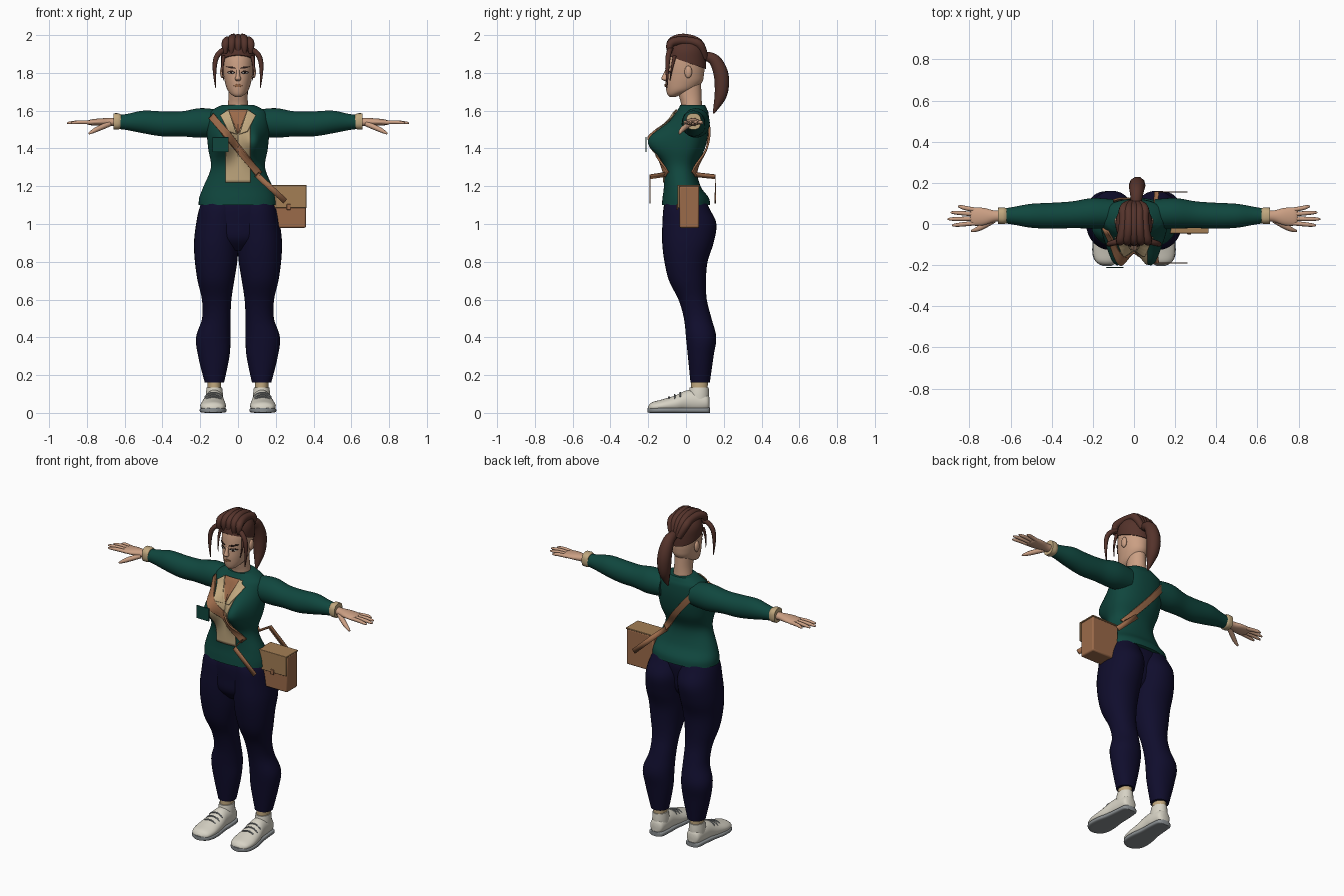
import bpy, bmesh, math
from mathutils import Vector, Matrix
from mathutils.bvhtree import BVHTree

cube = bpy.data.objects.get("Cube")
if cube:
    bpy.data.objects.remove(cube, do_unlink=True)


def material(name, *rgb):
    m = bpy.data.materials.new(name)
    m.use_nodes = True
    m.diffuse_color = (*rgb, 1)
    m.node_tree.nodes["Principled BSDF"].inputs["Base Color"].default_value = (*rgb, 1)
    return m


SKIN = material("skin", .60, .35, .23)
HAIR = material("auburn hair", .09, .033, .024)
GREEN = material("dark green cloth", .005, .062, .048)
NAVY = material("navy cloth", .005, .004, .026)
CREAM = material("cream cloth", .53, .39, .21)
LEATHER = material("brown leather", .33, .145, .068)
TAN = material("tan leather", .37, .21, .09)
WHITE = material("off white", .68, .65, .56)
GREY = material("sole grey", .25, .27, .28)
DARK = material("dark brown", .025, .012, .01)
parts = []


def add(name, mesh, mat, mirror=False):
    ob = bpy.data.objects.new(name, mesh)
    bpy.context.scene.collection.objects.link(ob)
    mesh.materials.clear()
    mesh.materials.append(mat)
    if mirror:
        ob.modifiers.new("Mirror", "MIRROR").use_mirror_merge = False
    parts.append(ob)
    return ob


def finish(name, bm, mat, mirror=False):
    bmesh.ops.recalc_face_normals(bm, faces=bm.faces)
    mesh = bpy.data.meshes.new(name)
    bm.to_mesh(mesh)
    bm.free()
    return add(name, mesh, mat, mirror)


def spline(keys, n):
    out = []
    last = len(keys) - 1
    for i in range(last):
        rows = zip(keys[max(i - 1, 0)], keys[i], keys[i + 1], keys[min(i + 2, last)])
        rows = list(rows)
        for s in range(n):
            t = s / n
            out.append([b + .5 * t * (c - a + t * (2*a - 5*b + 4*c - d + t * (3*(b - c) + d - a)))
                        for a, b, c, d in rows])
    return out + [list(keys[-1])]


def loft(name, keys, mat, axis="z", seg=32, power=2, deform=None, mirror=False):
    """Keys: position on axis, two centre coordinates, two radii."""
    bm = bmesh.new()
    rings = []
    for t, a, b, ra, rb in spline(keys, 5):
        ring = []
        for k in range(seg):
            c, s = math.cos(math.tau * k / seg), math.sin(math.tau * k / seg)
            u = a + ra * math.copysign(abs(c) ** (2 / power), c)
            v = b + rb * math.copysign(abs(s) ** (2 / power), s)
            p = Vector({"z": (u, v, t), "x": (t, u, v), "y": (u, t, v)}[axis])
            if deform:
                deform(p)
            ring.append(bm.verts.new(p))
        rings.append(ring)
    for r, q in zip(rings, rings[1:]):
        for k in range(seg):
            j = (k + 1) % seg
            bm.faces.new((r[k], r[j], q[j], q[k]))
    bm.faces.new(rings[0])
    bm.faces.new(rings[-1])
    return finish(name, bm, mat, mirror)


def tube(name, pts, mat, mirror=False):
    """Tapered tube through x, y, z, radius points."""
    cu = bpy.data.curves.new(name, "CURVE")
    cu.dimensions = "3D"
    cu.bevel_depth, cu.bevel_resolution, cu.use_fill_caps = 1, 3, True
    sp = cu.splines.new("NURBS")
    sp.points.add(len(pts) - 1)
    for p, (x, y, z, r) in zip(sp.points, pts):
        p.co, p.radius = (x, y, z, 1), r
    sp.order_u, sp.resolution_u, sp.use_endpoint_u = 3, 6, True
    tmp = bpy.data.objects.new("path", cu)
    bpy.context.scene.collection.objects.link(tmp)
    dg = bpy.context.evaluated_depsgraph_get()
    mesh = bpy.data.meshes.new_from_object(tmp.evaluated_get(dg))
    bpy.data.objects.remove(tmp, do_unlink=True)
    return add(name, mesh, mat, mirror)


def ball(name, centre, size, mat, mirror=False):
    bm = bmesh.new()
    bmesh.ops.create_uvsphere(bm, u_segments=16, v_segments=10, radius=1,
                              matrix=Matrix.Translation(centre) @ Matrix.Diagonal((*size, 1)))
    return finish(name, bm, mat, mirror)


def box(name, lo, hi, mat, bevel=.002):
    lo, hi = Vector(lo), Vector(hi)
    bm = bmesh.new()
    bmesh.ops.create_cube(bm, size=1, matrix=Matrix.Translation((lo + hi) / 2)
                          @ Matrix.Diagonal((*(hi - lo), 1)))
    ob = finish(name, bm, mat)
    mod = ob.modifiers.new("Bevel", "BEVEL")
    mod.width, mod.segments = bevel, 2


def sheet(name, rows, mat, thick, mirror=False):
    bm = bmesh.new()
    vs = [[bm.verts.new(p) for p in row] for row in rows]
    for r, q in zip(vs, vs[1:]):
        for k in range(len(r) - 1):
            bm.faces.new((r[k], r[k + 1], q[k + 1], q[k]))
    ob = finish(name, bm, mat, mirror)
    mod = ob.modifiers.new("Solidify", "SOLIDIFY")
    mod.thickness, mod.offset = thick, 0


def drape(name, tree, shape, mat, side=-1, lift=.004, n=24, thick=.004, mirror=False):
    """Lay a flat shape on a body surface, from the front or the back."""
    rows = []
    for i in range(n + 1):
        row = []
        for j in range(n + 1):
            x, z = shape(i / n, j / n)
            hit = tree.ray_cast(Vector((x, side * 2, z)), Vector((0, -side, 0)))[0]
            row.append((x, (hit.y if hit else 0) + side * lift, z))
        rows.append(row)
    sheet(name, rows, mat, thick, mirror)


def quad(a, b, c, d):
    a, b, c, d = map(Vector, (a, b, c, d))
    return lambda u, v: a.lerp(b, v).lerp(d.lerp(c, v), u)


def lens(cx, cz, w, h, tilt=0):
    return lambda u, v: (cx + (u - .5) * w,
                         cz + (u - .5) * tilt + (v - .5) * h * (.1 + math.sin(math.pi * u)))


def surface(ob):
    return BVHTree.FromPolygons([v.co for v in ob.data.vertices],
                                [p.vertices for p in ob.data.polygons])


# Jacket body with bust
def bust(p):
    w = min(1, max(0, -p.y / .08))
    p.y -= .11 * w * math.exp(-((abs(p.x) - .085) / .065) ** 2 - ((p.z - 1.44) / .085) ** 2)


jacket = loft("jacket", [(1.1, 0, 0, .208, .128), (1.14, 0, -.002, .205, .122),
                         (1.2, 0, -.02, .182, .097), (1.3, 0, -.03, .143, .087),
                         (1.4, 0, -.005, .158, .105), (1.5, 0, .015, .165, .105),
                         (1.58, 0, .03, .155, .09), (1.61, 0, .035, .125, .075),
                         (1.63, 0, .035, .085, .065)], GREEN, seg=64, power=2.2, deform=bust)
body = surface(jacket)
drape("shirt_front", body, quad((-.065, 1.22), (.065, 1.22), (.065, 1.6), (-.065, 1.6)), CREAM)
drape("neckline", body, quad((-.003, 1.48), (.003, 1.48), (.05, 1.605), (-.05, 1.605)),
      LEATHER, lift=.008)
drape("collar_lapels", body, quad((.008, 1.475), (.05, 1.49), (.095, 1.575), (.05, 1.605)),
      CREAM, lift=.013, mirror=True)
box("chest_pocket", (-.135, -.214, 1.38), (-.05, -.208, 1.46), GREEN)

# Sleeves, cuffs and hands
loft("sleeves", [(.1, .05, 1.535, .07, .07), (.2, .052, 1.535, .074, .078),
                 (.3, .045, 1.53, .065, .066), (.4, .04, 1.53, .063, .066),
                 (.5, .04, 1.54, .058, .06), (.58, .04, 1.54, .044, .044),
                 (.63, .04, 1.54, .036, .037)], GREEN, "x", mirror=True)
loft("cuffs", [(.62, .04, 1.543, .036, .037), (.635, .04, 1.543, .041, .043),
               (.66, .04, 1.543, .039, .043)], CREAM, "x", power=2.5, mirror=True)
loft("palms", [(.63, .04, 1.54, .026, .024), (.68, .038, 1.54, .028, .021),
               (.73, .036, 1.54, .042, .019), (.78, .036, 1.538, .044, .015),
               (.795, .036, 1.537, .034, .01)], SKIN, "x", mirror=True)
for label, y0, y1, tip in (("little", .068, .085, .855), ("ring", .047, .056, .89),
                           ("middle", .026, .024, .905), ("index", .005, -.006, .885)):
    tube(label + "_fingers", [(.765, y0, 1.537, .011), (.82, (y0 + y1) / 2, 1.54, .011),
                              (tip - .012, y1, 1.536, .009), (tip, y1, 1.534, .004)], SKIN, True)
tube("thumbs", [(.68, .02, 1.53, .014), (.73, -.01, 1.51, .015),
                (.77, -.03, 1.49, .011), (.79, -.034, 1.478, .005)], SKIN, True)

# Trousers
loft("trouser_legs", [(.16, .125, .075, .051, .051), (.3, .128, .078, .083, .068),
                      (.4, .131, .08, .091, .08), (.5, .115, .062, .075, .073),
                      (.6, .113, .035, .078, .075), (.7, .117, .008, .097, .098),
                      (.8, .116, 0, .112, .114), (.9, .115, .01, .118, .136),
                      (1, .107, .018, .115, .143), (1.08, .1, .003, .105, .122),
                      (1.13, .09, 0, .09, .1)], NAVY, power=2.1, mirror=True)
loft("trouser_seat", [(.86, 0, -.015, .06, .05), (.92, 0, -.015, .15, .1),
                      (1, 0, -.01, .205, .11), (1.08, 0, -.005, .203, .115),
                      (1.13, 0, -.005, .19, .1)], NAVY)


# Shoes
def flat_bottom(p):
    p.z = max(p.z, .02)


loft("ankles", [(.1, .125, .07, .036, .044), (.18, .125, .072, .036, .044)], CREAM, mirror=True)
loft("shoe_collars", [(.05, .125, .066, .046, .056), (.1, .125, .068, .045, .054),
                      (.135, .125, .07, .041, .05)], WHITE, mirror=True)
loft("shoes", [(.125, .125, .05, .02, .03), (.11, .125, .055, .042, .046),
               (.05, .125, .06, .049, .06), (0, .127, .06, .053, .058),
               (-.06, .13, .045, .063, .046), (-.13, .132, .036, .068, .034),
               (-.18, .132, .03, .055, .026), (-.2, .132, .025, .022, .012)],
     WHITE, "y", deform=flat_bottom, mirror=True)
loft("soles", [(.128, .125, .014, .025, .014), (.113, .125, .014, .046, .014),
               (.05, .125, .014, .053, .014), (-.02, .128, .014, .058, .014),
               (-.09, .131, .014, .07, .014), (-.15, .132, .014, .069, .014),
               (-.185, .132, .014, .052, .014), (-.203, .132, .014, .022, .012)],
     GREY, "y", power=4, mirror=True)
for i, y in enumerate((-.03, -.06, -.09)):
    top = .106 - .011 * i
    tube(f"laces_{i}", [(.085, y, top - .022, .004), (.1, y, top + .001, .004),
                        (.16, y, top + .001, .004), (.175, y, top - .022, .004)], GREY, True)

# Head and face
loft("neck", [(1.56, 0, .035, .062, .058), (1.63, 0, .03, .054, .055),
              (1.68, 0, .022, .05, .06), (1.74, 0, .015, .05, .065)], SKIN)
head = loft("head", [(1.672, 0, -.072, .012, .014), (1.685, 0, -.06, .035, .038),
                     (1.71, 0, -.03, .056, .075), (1.75, 0, -.012, .069, .097),
                     (1.79, 0, -.006, .077, .101), (1.83, 0, -.004, .082, .102),
                     (1.88, 0, 0, .083, .1), (1.93, 0, 0, .07, .085),
                     (1.96, 0, 0, .04, .05)], SKIN, seg=48)
loft("nose", [(1.758, 0, -.108, .01, .008), (1.768, 0, -.114, .016, .016),
              (1.785, 0, -.111, .011, .014), (1.81, 0, -.103, .008, .009),
              (1.83, 0, -.1, .008, .004)], SKIN, seg=16)
ball("ears", (.083, .012, 1.805), (.012, .02, .033), SKIN, True)
face = surface(head)
drape("eyebrows", face, lens(.037, 1.829, .048, .009, .008), DARK, n=10, mirror=True)
drape("lashes", face, lens(.036, 1.803, .042, .017), DARK, n=10, lift=.001, mirror=True)
drape("eye_whites", face, lens(.036, 1.801, .032, .008), WHITE, n=10, lift=.003, mirror=True)
drape("irises", face, lens(.036, 1.801, .011, .009), DARK, n=8, lift=.005, mirror=True)
drape("lips", face, lens(0, 1.733, .044, .016), LEATHER, n=10, lift=.003)


# Swept up hair, loose strands and ponytail
def hairline(p):
    p.z = max(p.z, 1.857 - .35 * p.y)


loft("hair_cap", [(1.81, 0, 0, .087, .107), (1.87, 0, 0, .09, .106), (1.92, 0, 0, .088, .1),
                  (1.955, 0, 0, .07, .085), (1.98, 0, 0, .035, .045)], HAIR, deform=hairline)
for i in range(5):
    x = .027 * (i - 2)
    z = 1.985 - .006 * abs(i - 2) + .008 * (i % 2)
    tube(f"hair_lock_{i}", [(x * 1.25, -.085, 1.905, .012), (x * 1.3, -.095, 1.955, .022),
                            (x, -.04, z, .024), (x * .9, .03, z - .004, .022),
                            (x, .085, 1.95, .024), (x * .4, .1, 1.88, .018)], HAIR)
tube("loose_strands", [(.055, -.08, 1.93, .014), (.105, -.092, 1.915, .015),
                       (.13, -.1, 1.83, .012), (.118, -.1, 1.72, .002)], HAIR, True)
tube("temple_strands", [(.075, -.06, 1.89, .01), (.09, -.075, 1.83, .006),
                        (.075, -.085, 1.76, .002)], HAIR, True)
tube("ponytail", [(.01, .08, 1.885, .022), (.012, .14, 1.895, .03), (.015, .19, 1.8, .042),
                  (.017, .19, 1.7, .038), (.02, .17, 1.64, .024), (.022, .145, 1.585, .004)], HAIR)
ball("hair_tie", (.01, .1, 1.887), (.028, .016, .028), DARK)

# Shoulder bag and strap
box("bag_body", (.175, -.035, .98), (.36, .07, 1.2), LEATHER, .008)
box("bag_flap", (.172, -.045, 1.085), (.362, -.035, 1.205), TAN)
box("bag_lid", (.172, -.045, 1.198), (.362, .072, 1.206), TAN)
box("bag_clasp", (.258, -.05, 1.075), (.278, -.042, 1.105), LEATHER)
band = quad((-.152, 1.558), (-.128, 1.585), (.125, 1.275), (.1, 1.25))
for label, side, inner, outer in (("front", -1, -.11, -.19), ("back", 1, .045, .155)):
    drape(label + "_strap", body, band, LEATHER, side, lift=.01, thick=.01)
    w = Vector((.01, 0, .011))
    path = [Vector(p) for p in ((.1, inner, 1.262), (.11, outer, 1.25), (.25, outer, 1.12))]
    sheet(label + "_strap_end", [(p - w, p + w) for p in path], LEATHER, .006)

# Smooth shading that keeps hard edges
bpy.ops.object.select_all(action="DESELECT")
for ob in parts:
    ob.select_set(True)
bpy.context.view_layer.objects.active = jacket
bpy.ops.object.shade_smooth_by_angle(angle=math.radians(40))
